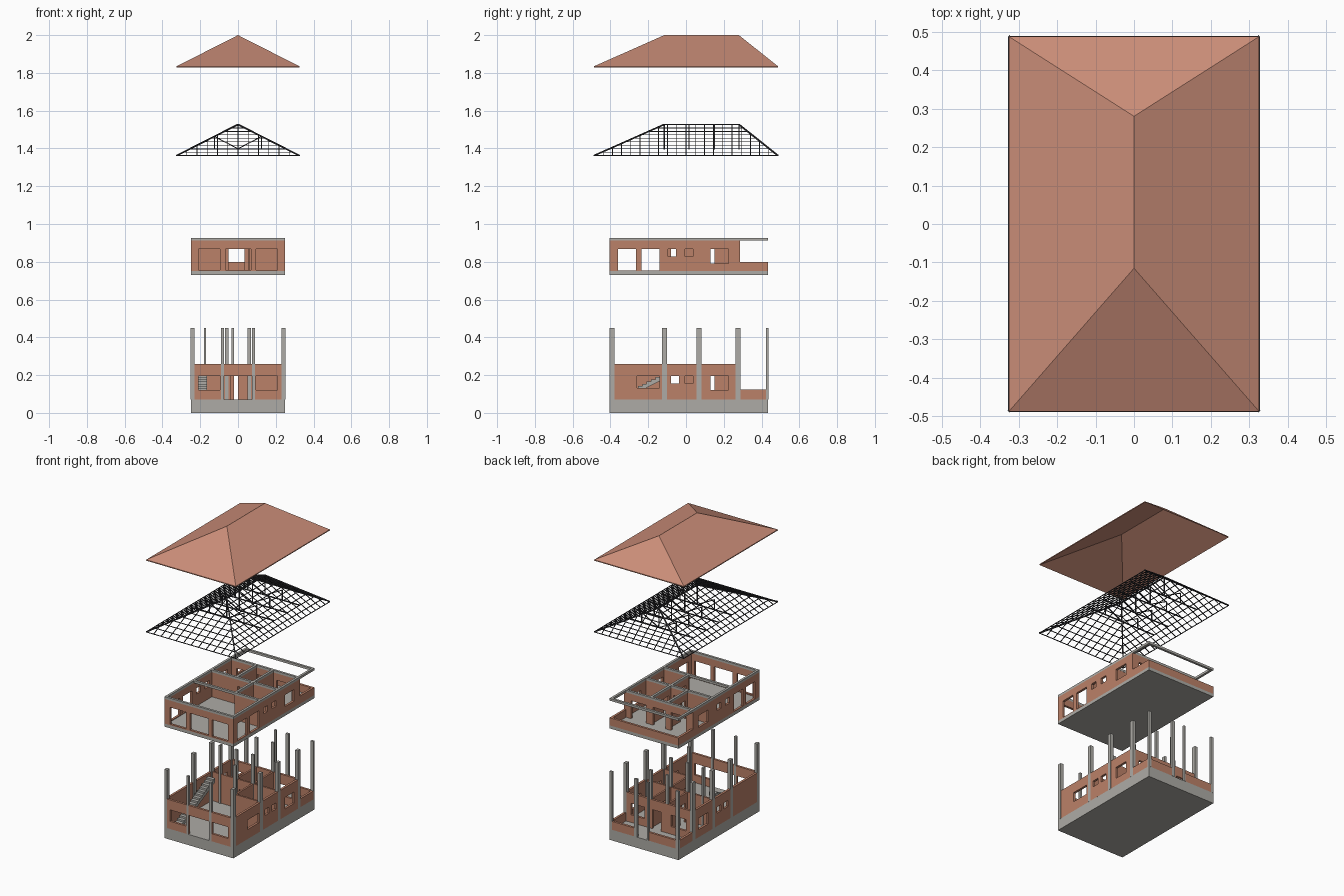
import bpy, bmesh
from mathutils import Vector

if "Cube" in bpy.data.objects:
    bpy.data.objects.remove(bpy.data.objects["Cube"])


def material(name, rgb):
    m = bpy.data.materials.new(name)
    m.diffuse_color = (*rgb, 1)
    m.use_nodes = True
    m.node_tree.nodes["Principled BSDF"].inputs["Base Color"].default_value = m.diffuse_color
    return m


BRICK = material("brick", (0.50, 0.22, 0.14))
TILE = material("roof_tile", (0.60, 0.27, 0.19))
STEEL = material("dark_steel", (0.04, 0.04, 0.045))
CONCRETE = material("concrete", (0.42, 0.41, 0.38))


def finish(name, bm, mat):
    bmesh.ops.recalc_face_normals(bm, faces=bm.faces[:])
    me = bpy.data.meshes.new(name)
    bm.to_mesh(me)
    bm.free()
    me.materials.append(mat)
    ob = bpy.data.objects.new(name, me)
    bpy.context.collection.objects.link(ob)
    return ob


def add_box(bm, x0, x1, y0, y1, z0, z1):
    vs = bmesh.ops.create_cube(bm, size=1)["verts"]
    for v in vs:
        v.co = ((x0 + x1) / 2 + v.co.x * (x1 - x0),
                (y0 + y1) / 2 + v.co.y * (y1 - y0),
                (z0 + z1) / 2 + v.co.z * (z1 - z0))


def boxes(name, mat, *dims):
    bm = bmesh.new()
    for d in dims:
        add_box(bm, *d)
    return finish(name, bm, mat)


def add_bar(bm, a, b, w):
    a, b = Vector(a), Vector(b)
    d = b - a
    if d.length < 0.01:
        return
    rot = d.to_track_quat('Z', 'Y')
    for v in bmesh.ops.create_cube(bm, size=1)["verts"]:
        v.co = (a + b) / 2 + rot @ Vector((v.co.x * w, v.co.y * w, v.co.z * d.length))


def wall(name, axis, at, u0, u1, z0, z1, holes=(), t=0.015):
    """Brick wall along x or y, from 'at' to 'at + t', with rectangular openings."""
    us = sorted({u0, u1, *(u for h in holes for u in h[:2])})
    zs = sorted({z0, z1, *(z for h in holes for z in h[2:])})
    bm = bmesh.new()
    grid = [[bm.verts.new((u, at, z) if axis == 'x' else (at, u, z)) for z in zs] for u in us]
    for i in range(len(us) - 1):
        for j in range(len(zs) - 1):
            cu, cz = (us[i] + us[i + 1]) / 2, (zs[j] + zs[j + 1]) / 2
            if not any(h[0] < cu < h[1] and h[2] < cz < h[3] for h in holes):
                bm.faces.new((grid[i][j], grid[i + 1][j], grid[i + 1][j + 1], grid[i][j + 1]))
    bmesh.ops.delete(bm, geom=[v for v in bm.verts if not v.link_faces], context='VERTS')
    ext = bmesh.ops.extrude_face_region(bm, geom=bm.faces[:], use_keep_orig=True)["geom"]
    for v in ext:
        if isinstance(v, bmesh.types.BMVert):
            v.co += Vector((0, t, 0) if axis == 'x' else (t, 0, 0))
    return finish(name, bm, BRICK)


X, YF, YB, YW, T = 0.25, -0.405, 0.435, 0.285, 0.015

# ---- Ground floor ----
F, H = 0.07, 0.26
boxes("foundation", CONCRETE, (-X, X, YF, YB, 0, 0.06), (-X, X, YF, YB, 0.06, F))
win = (0.12, 0.195)
wall("ground_front_wall", 'x', YF, -X, X, F, H,
     [(-0.21, -0.095, *win), (-0.075, 0.075, F, 0.195), (0.095, 0.21, *win)])
side = [(-0.08, -0.037, 0.155, 0.195), (-0.005, 0.037, 0.155, 0.195), (0.13, 0.225, *win)]
wall("ground_right_wall", 'y', X - T, YF + T, YW, F, H, side + [(-0.26, -0.14, 0.133, 0.195)])
wall("ground_left_wall", 'y', -X, YF + T, YW, F, H, side)
wall("ground_back_wall", 'x', YW - T, -X + T, X - T, F, H,
     [(-0.2, -0.09, *win), (-0.02, 0.045, F, 0.195), (0.1, 0.2, *win)])
wall("ground_middle_wall", 'x', 0.065, -X + T, X - T, F, H,
     [(-0.04, 0.0, F, 0.195)], 0.012)
wall("ground_cross_wall", 'x', -0.12, 0.06, X - T, F, H, (), 0.012)
wall("ground_bath_wall", 'y', 0.055, -0.108, 0.065, F, H, [(-0.08, -0.035, F, 0.195)], 0.012)
wall("ground_room_wall_right", 'y', 0.055, 0.077, YW - T, F, H, [(0.1, 0.15, F, 0.195)], 0.012)
wall("ground_room_wall_left", 'y', -0.066, 0.077, YW - T, F, H, [(0.1, 0.15, F, 0.195)], 0.012)


def parapet(level, z0, z1, gap):
    for s, nm in ((-X, "left"), (X - T, "right")):
        wall(f"{level}_parapet_{nm}", 'y', s, YW, YB - T, z0, z1)
    wall(f"{level}_parapet_back", 'x', YB - T, -X, X, z0, z1, gap)


parapet("ground", F, 0.125, [(-0.022, 0.052, F, 0.125)])

# Columns stand slightly proud of the brick
cols = []
for s in (-1, 1):
    for y in (-0.392, -0.115, 0.07, 0.275):
        cols.append((s * 0.2405, y, 0.0205, 0.0265))
    cols += [(s * 0.2405, 0.4295, 0.0205, 0.0135), (s * 0.083, -0.3975, 0.016, 0.0165)]
cols += [(-0.028, 0.4295, 0.0135, 0.0135), (0.06, 0.4295, 0.02, 0.0135), (-0.175, 0.07, 0.0125, 0.025)]
cols += [(x, y, 0.02, 0.0135) for x, y in
         ((0.06, -0.115), (0.06, 0.07), (-0.06, 0.07), (0.06, 0.278), (-0.06, 0.278))]
boxes("columns", CONCRETE, *[(x - w / 2, x + w / 2, y - d / 2, y + d / 2, F, 0.45)
                             for x, y, w, d in cols])

# Stair: saw-tooth profile extruded sideways
n, y0, y1 = 16, -0.37, 0.0
dy, dz = (y1 - y0) / n, (H - F) / n
pts = []
for i in range(n):
    pts += [(y0 + i * dy, F + i * dz), (y0 + i * dy, F + (i + 1) * dz)]
pts += [(y1, H), (y1, H - 0.025), (y0 + 0.03, F)]
bm = bmesh.new()
f = bm.faces.new([bm.verts.new((-0.215, y, z)) for y, z in pts])
for g in bmesh.ops.extrude_face_region(bm, geom=[f], use_keep_orig=True)["geom"]:
    if isinstance(g, bmesh.types.BMVert):
        g.co.x += 0.05
finish("stair", bm, CONCRETE)

# ---- Upper floor ----
F2, H2, D2 = 0.75, 0.912, 0.867
boxes("upper_slab", CONCRETE, (-X, X, YF, YB, 0.73, F2))
wall("upper_front_wall", 'x', YF, -X, X, F2, H2,
     [(a, b, 0.757, D2) for a, b in ((-0.21, -0.095), (-0.065, 0.07), (0.095, 0.21))])
side = [(-0.36, -0.265, 0.755, D2), (-0.235, -0.14, 0.755, D2), (-0.095, -0.052, 0.828, D2),
        (-0.005, 0.038, 0.828, D2), (0.13, 0.225, 0.79, D2)]
wall("upper_right_wall", 'y', X - T, YF + T, YW, F2, H2, side)
wall("upper_left_wall", 'y', -X, YF + T, YW, F2, H2, side)
wall("upper_back_wall", 'x', YW - T, -X + T, X - T, F2, H2,
     [(-0.2, -0.09, F2, D2), (-0.05, 0.04, F2, D2), (0.09, 0.2, F2, D2)])
wall("upper_middle_wall", 'x', 0.065, -X + T, X - T, F2, H2, [(-0.05, 0.035, F2, D2)], 0.012)
wall("upper_cross_wall", 'x', -0.12, 0.06, X - T, F2, H2, (), 0.012)
wall("upper_bath_wall", 'y', 0.055, -0.108, 0.065, F2, H2, [(-0.08, -0.035, F2, D2)], 0.012)
for x, nm in ((0.055, "right"), (-0.066, "left")):
    wall(f"upper_room_wall_{nm}", 'y', x, 0.077, YW - T, F2, H2, [(0.1, 0.15, F2, D2)], 0.012)
parapet("upper", F2, 0.80, [])

# Ring beam with cross beams
bz = (H2, 0.927)
beams = [(s, s + T, YF, YB, *bz) for s in (-X, X - T)]
beams += [(-X + T, X - T, y, y + T, *bz) for y in (YF, -0.122, 0.063, YW - T, YB - T)]
beams += [(x, x + T, 0.078, YW - T, *bz) for x in (-0.068, 0.053)]
beams += [(0.053, 0.053 + T, -0.107, 0.063, *bz)]
boxes("ring_beams", CONCRETE, *beams)

# ---- Roof: hip shape shared by frame and tiles ----
EX, EY, R0, R1, RISE = 0.325, 0.487, -0.115, 0.28, 0.165


def hip(t, sx, back, z):
    """Point on a hip line, t = 0 at the eave, 1 at the ridge."""
    y = EY + (R1 - EY) * t if back else -EY + (R0 + EY) * t
    return (sx * EX * (1 - t), y, z + RISE * t)


Z = 1.362
bm = bmesh.new()
# hips, ridge and purlin rings
for s in (-1, 1):
    for b in (0, 1):
        add_bar(bm, hip(0, s, b, Z), hip(1, s, b, Z), 0.007)
add_bar(bm, hip(1, 1, 0, Z), hip(1, 1, 1, Z), 0.007)
for i in range(9):
    t = i / 9
    c = [hip(t, s, b, Z) for s, b in ((-1, 0), (1, 0), (1, 1), (-1, 1))]
    for k in range(4):
        add_bar(bm, c[k], c[(k + 1) % 4], 0.004)
# rafters on the long sides and on the hip ends
for i in range(1, 20):
    y = -EY + 2 * EY * i / 20
    t = min(1, (y + EY) / (R0 + EY), (EY - y) / (EY - R1))
    for s in (-1, 1):
        add_bar(bm, (s * EX, y, Z), (s * EX * (1 - t), y, Z + RISE * t), 0.004)
for i in range(1, 12):
    x = -EX + 2 * EX * i / 12
    t = 1 - abs(x) / EX
    for b in (0, 1):
        add_bar(bm, (x, EY if b else -EY, Z), (x, hip(t, 1, b, Z)[1], Z + RISE * t), 0.004)
# trusses: chord, king post and braces
for y in (R0, 0.015, 0.15, R1):
    zc = Z + 0.036
    add_bar(bm, (-0.25, y, zc), (0.25, y, zc), 0.006)
    add_bar(bm, (0, y, zc), (0, y, Z + RISE), 0.006)
    for s in (-1, 1):
        add_bar(bm, (0, y, zc), (s * 0.125, y, Z + RISE * (1 - 0.125 / EX)), 0.005)
        add_bar(bm, (s * 0.125, y, zc), (s * 0.125, y, Z + RISE * (1 - 0.125 / EX)), 0.005)
finish("roof_frame", bm, STEEL)

bm = bmesh.new()
rings = []
for z in (1.835, 1.829):
    e = [bm.verts.new(hip(0, s, b, z)) for s, b in ((-1, 0), (1, 0), (1, 1), (-1, 1))]
    r0, r1 = (bm.verts.new(hip(1, 1, b, z)) for b in (0, 1))
    for f in ((e[0], e[1], r0), (e[1], e[2], r1, r0), (e[2], e[3], r1), (e[3], e[0], r0, r1)):
        bm.faces.new(f)
    rings.append(e)
for k in range(4):
    a, b = rings
    bm.faces.new((a[k], b[k], b[(k + 1) % 4], a[(k + 1) % 4]))
finish("tiled_roof", bm, TILE)
